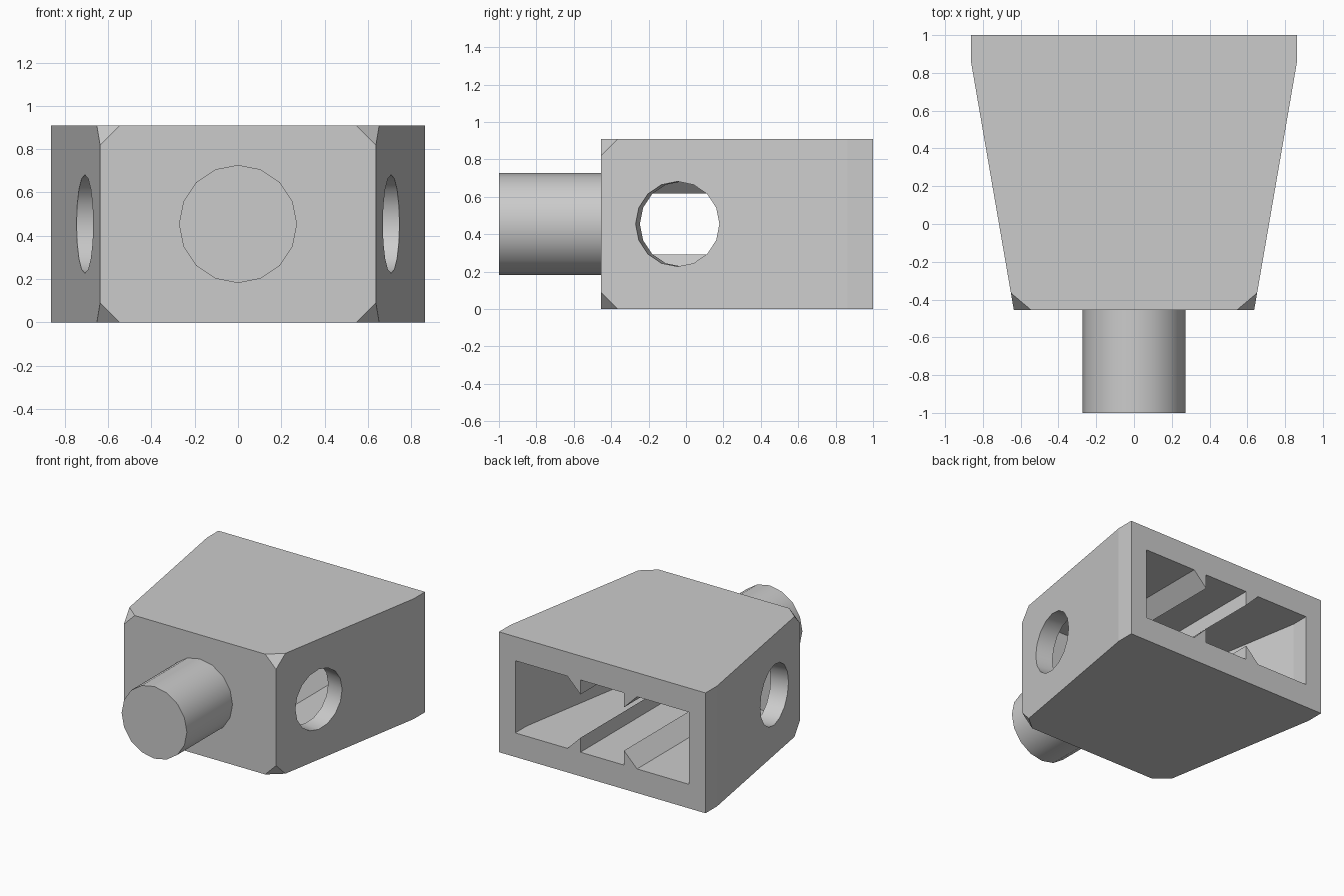
import bpy
import bmesh
import math
from mathutils import Matrix

U = 2 / 22                      # module: the part is 22 modules long
MID = 5 * U                     # height of the centre line
FRONT, BACK = -5 * U, 11 * U    # body ends
KINK = 9.5 * U                  # where the sides start to taper
TAPER = 2.5 / 14.5              # sideways run of the flanks per unit of length

old = bpy.data.objects.get("Cube")
if old:
    bpy.data.objects.remove(old)

grey = bpy.data.materials.new("plain grey")
grey.use_nodes = True
COLOUR = (0.6, 0.6, 0.6, 1)
grey.diffuse_color = COLOUR
grey.node_tree.nodes["Principled BSDF"].inputs["Base Color"].default_value = COLOUR


def finish(bm, name):
    """Turn a bmesh into a named grey object."""
    bmesh.ops.recalc_face_normals(bm, faces=bm.faces)
    mesh = bpy.data.meshes.new(name)
    bm.to_mesh(mesh)
    bm.free()
    mesh.materials.append(grey)
    obj = bpy.data.objects.new(name, mesh)
    bpy.context.collection.objects.link(obj)
    return obj


def prism(points, shift):
    """Extrude a closed outline along a vector."""
    bm = bmesh.new()
    face = bm.faces.new([bm.verts.new(p) for p in points])
    ext = bmesh.ops.extrude_face_region(bm, geom=[face])
    verts = [g for g in ext["geom"] if isinstance(g, bmesh.types.BMVert)]
    bmesh.ops.translate(bm, verts=verts, vec=shift)
    return bm


def tapered_block(half_back, y0, y1, z0, z1):
    """Symmetric block with a short straight back and tapering flanks."""
    half_front = half_back - (KINK - y0) * TAPER
    side = [(half_front, y0), (half_back, KINK), (half_back, y1)]
    outline = side + [(-x, y) for x, y in reversed(side)]
    return prism([(x, y, z0) for x, y in outline], (0, 0, z1 - z0))


def cylinder(radius, length, matrix):
    bm = bmesh.new()
    bmesh.ops.create_cone(bm, cap_ends=True, segments=16, radius1=radius,
                          radius2=radius, depth=length, matrix=matrix)
    return bm


def cut(target, cutter):
    """Subtract the cutter and discard it."""
    mod = target.modifiers.new("cut", "BOOLEAN")
    mod.operation = "DIFFERENCE"
    mod.solver = "EXACT"
    mod.object = cutter
    bpy.context.view_layer.objects.active = target
    bpy.ops.object.modifier_apply(modifier=mod.name)
    bpy.data.objects.remove(cutter)


def smooth(obj):
    bpy.ops.object.select_all(action="DESELECT")
    obj.select_set(True)
    bpy.context.view_layer.objects.active = obj
    bpy.ops.object.shade_smooth_by_angle(angle=math.radians(30))


# Body with its four front corners clipped
bm = tapered_block(9.5 * U, FRONT, BACK, 0, 10 * U)
corners = [v for v in bm.verts if v.co.y < FRONT + 0.01]
bmesh.ops.bevel(bm, geom=corners, offset=U, segments=1, affect="VERTICES")
body = finish(bm, "body")

# Cavity open at the back
cut(body, finish(tapered_block(8 * U, FRONT + 2 * U, BACK + U, 2 * U, 8 * U),
                 "cavity_cutter"))

# Round holes square to the tapered flanks
tilt = math.atan(TAPER)
hole_y = FRONT + 4.5 * U
hole_x = 9.5 * U - (KINK - hole_y) * TAPER
for s in (1, -1):
    place = (Matrix.Translation((s * hole_x, hole_y, MID))
             @ Matrix.Rotation(-s * tilt, 4, "Z")
             @ Matrix.Rotation(math.pi / 2, 4, "Y"))
    cut(body, finish(cylinder(2.5 * U, 5 * U, place), "hole_cutter"))

# Flanks stay flat, only the hole walls are curved
smooth(body)
for poly in body.data.polygons:
    if poly.area > 0.08:
        poly.use_smooth = False

# Peg on the front
place = Matrix.Translation((0, FRONT - 2.9 * U, MID)) @ Matrix.Rotation(math.pi / 2, 4, "X")
smooth(finish(cylinder(3 * U, 6.2 * U, place), "peg"))

# Four wedge ribs along the cavity floor and ceiling
for s, side in ((1, "left"), (-1, "right")):
    for root, up, level in ((2 * U, 1, "floor"), (8 * U, -1, "ceiling")):
        y0 = FRONT + 2 * U
        wedge = [(s * 2 * U, y0, root), (s * 3.2 * U, y0, root),
                 (s * 2 * U, y0, root + up * 1.2 * U)]
        finish(prism(wedge, (0, BACK - y0, 0)), f"{side}_{level}_rib")
